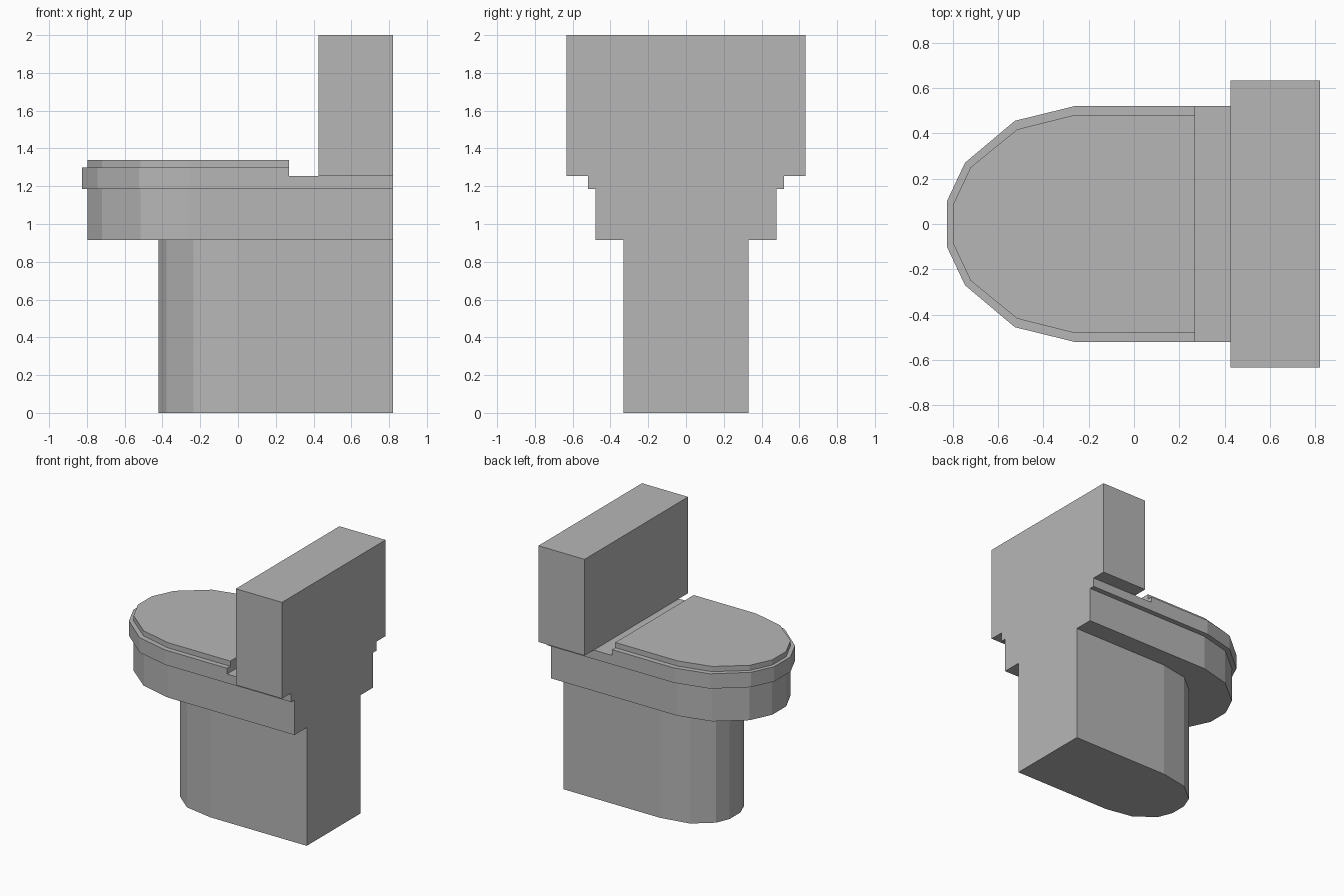
import bpy
import bmesh
from mathutils import Vector

cube = bpy.data.objects.get("Cube")
if cube:
    bpy.data.objects.remove(cube, do_unlink=True)

# One plain grey for the whole model
grey = bpy.data.materials.new("ceramic_grey")
grey.use_nodes = True
colour = (0.47, 0.47, 0.47, 1)
grey.diffuse_color = colour
grey.node_tree.nodes["Principled BSDF"].inputs["Base Color"].default_value = colour

BACK = 0.82     # wall plane shared by base, bowl, seat and tank
LID_BACK = 0.27  # rear end of the lid and of the raised seat


def finish(bm, name):
    """Clean normals and turn the bmesh into an object."""
    bmesh.ops.recalc_face_normals(bm, faces=bm.faces)
    mesh = bpy.data.meshes.new(name)
    bm.to_mesh(mesh)
    bm.free()
    mesh.materials.append(grey)
    obj = bpy.data.objects.new(name, mesh)
    bpy.context.scene.collection.objects.link(obj)
    return obj


def prism(half, back, z0, z1):
    """Extrude a half outline, mirrored across y, from z0 to z1."""
    half = [(back, half[0][1])] + half
    outline = half + [(x, -y) for x, y in reversed(half)]
    bm = bmesh.new()
    face = bm.faces.new([bm.verts.new((x, y, z0)) for x, y in outline])
    top = bmesh.ops.extrude_face_region(bm, geom=[face], use_keep_orig=True)
    verts = [g for g in top["geom"] if isinstance(g, bmesh.types.BMVert)]
    bmesh.ops.translate(bm, verts=verts, vec=(0, 0, z1 - z0))
    return bm


# Half outlines, from the straight side round to the rounded nose
base_half = [(-0.01, 0.33), (-0.235, 0.288), (-0.378, 0.17), (-0.42, 0.065)]
bowl_half = [(-0.265, 0.48), (-0.515, 0.417), (-0.72, 0.25), (-0.798, 0.085)]
seat_half = [(-0.26, 0.52), (-0.525, 0.455), (-0.745, 0.27), (-0.825, 0.10)]

# Pedestal, bowl and lid
finish(prism(base_half, BACK, 0, 0.915), "pedestal")
finish(prism(bowl_half, BACK, 0.915, 1.185), "bowl")
finish(prism(bowl_half, LID_BACK, 1.30, 1.34), "lid")

# Seat: rim slab whose front part is raised in a step
bm = prism(seat_half, BACK, 1.185, 1.255)
bmesh.ops.bisect_plane(bm, geom=bm.verts[:] + bm.edges[:] + bm.faces[:],
                       plane_co=(LID_BACK, 0, 0), plane_no=(1, 0, 0))
bm.normal_update()
raised = [f for f in bm.faces
          if f.calc_center_median().x < LID_BACK
          and all(v.co.z > 1.25 for v in f.verts)]
step = bmesh.ops.extrude_discrete_faces(bm, faces=raised)
verts = {v for f in step["faces"] for v in f.verts}
bmesh.ops.translate(bm, verts=list(verts), vec=(0, 0, 0.045))
bmesh.ops.recalc_face_normals(bm, faces=bm.faces)
bmesh.ops.dissolve_limit(bm, angle_limit=0.01, verts=bm.verts, edges=bm.edges)
finish(bm, "seat")

# Tank: plain box standing on the rear of the seat slab
bm = bmesh.new()
bmesh.ops.create_cube(bm, size=1)
low, high = Vector((0.425, -0.633, 1.255)), Vector((BACK, 0.633, 2.0))
bmesh.ops.scale(bm, verts=bm.verts, vec=high - low)
bmesh.ops.translate(bm, verts=bm.verts, vec=(low + high) / 2)
finish(bm, "tank")
